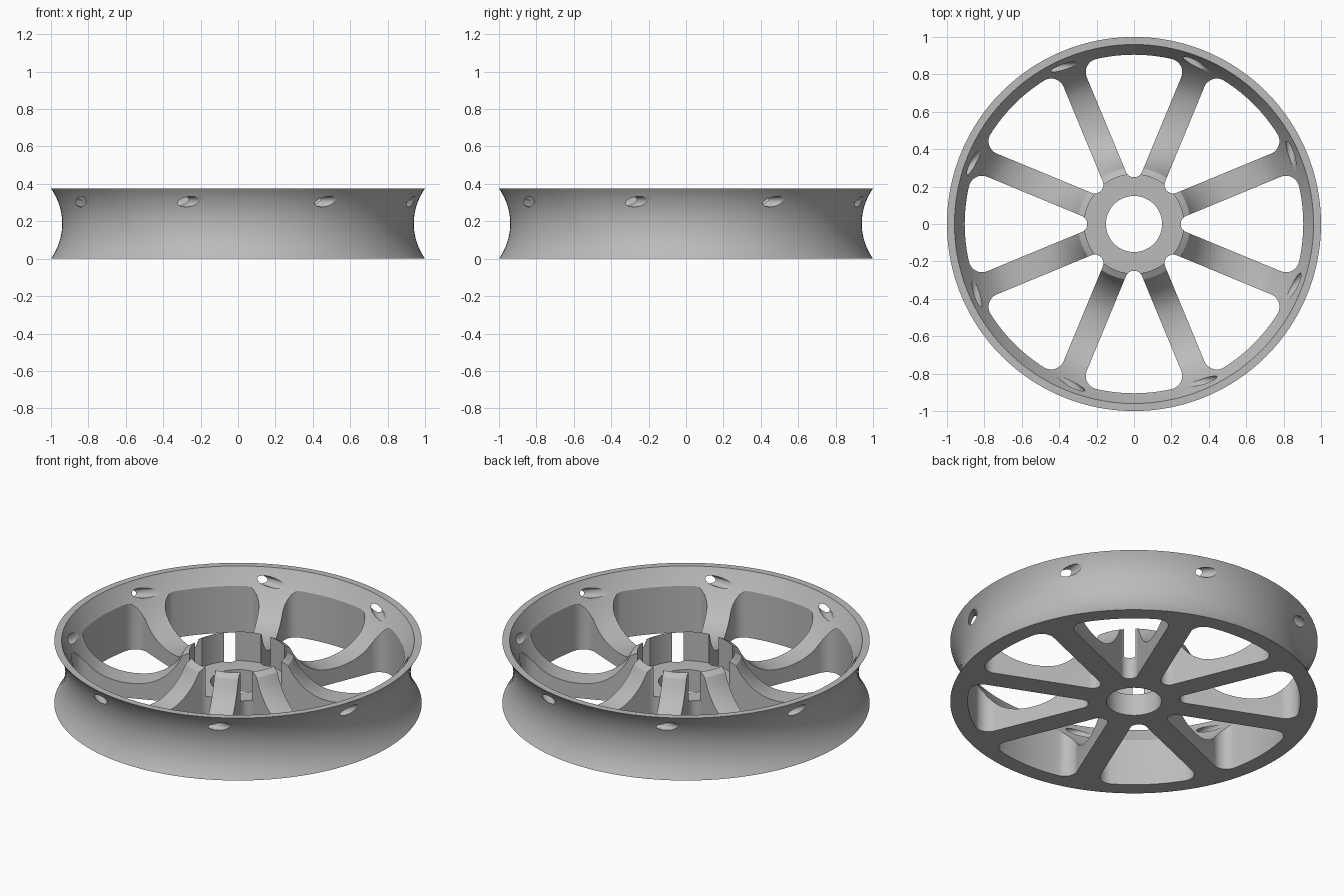
import bpy, bmesh
from math import sin, cos, asin, pi, radians, sqrt
from mathutils import Matrix, Vector

cube = bpy.data.objects.get("Cube")
if cube:
    bpy.data.objects.remove(cube)

COUNT = 8            # spokes, pockets and rim holes
SEGMENTS = 160
HEIGHT = 0.375
STEP = 2 * pi / COUNT

metal = bpy.data.materials.new("plain grey")
metal.use_nodes = True
GREY = (0.5, 0.5, 0.5, 1)
metal.diffuse_color = GREY
metal.node_tree.nodes["Principled BSDF"].inputs["Base Color"].default_value = GREY


def finish(bm, name):
    bmesh.ops.recalc_face_normals(bm, faces=bm.faces)
    mesh = bpy.data.meshes.new(name)
    bm.to_mesh(mesh)
    bm.free()
    mesh.materials.append(metal)
    obj = bpy.data.objects.new(name, mesh)
    bpy.context.collection.objects.link(obj)
    return obj


def arc(cx, cy, r, start, end, n):
    angles = [start + (end - start) * i / n for i in range(n + 1)]
    return [(cx + r * cos(a), cy + r * sin(a)) for a in angles]


def smooth_curve(points, n):
    """Catmull-Rom curve through the points."""
    pts = [Vector(p) for p in points]
    pts = [2 * pts[0] - pts[1]] + pts + [2 * pts[-1] - pts[-2]]
    out = []
    for a, b, c, d in zip(pts, pts[1:], pts[2:], pts[3:]):
        for i in range(n):
            t = i / n
            out.append(0.5 * (2 * b + (c - a) * t + (2 * a - 5 * b + 4 * c - d) * t**2
                              + (3 * b - a - 3 * c + d) * t**3))
    return [tuple(p) for p in out] + [tuple(points[-1])]


# Wheel body: closed profile spun round the axle
half, sag = HEIGHT / 2, 0.06
groove_r = (half**2 + sag**2) / (2 * sag)
groove_a = asin(half / groove_r)
groove = arc(1 - sag + groove_r, half, groove_r, pi + groove_a, pi - groove_a, 20)
bowl = smooth_curve([(0.955, 0.365), (0.9, 0.272), (0.84, 0.195), (0.77, 0.135),
                     (0.68, 0.1), (0.58, 0.09), (0.48, 0.105), (0.4, 0.15),
                     (0.34, 0.215), (0.3, 0.285)], 4)
hub = [(0.265, 0.305), (0.265, 0.13), (0.15, 0.13), (0.15, 0)]
profile = groove + [(0.96, HEIGHT)] + bowl + hub

bm = bmesh.new()
rings = []
for s in range(SEGMENTS):
    a = 2 * pi * s / SEGMENTS
    rings.append([bm.verts.new((r * cos(a), r * sin(a), z)) for r, z in profile])
for s in range(SEGMENTS):
    here, after = rings[s], rings[(s + 1) % SEGMENTS]
    for i in range(len(profile)):
        j = (i + 1) % len(profile)
        bm.faces.new((here[i], after[i], after[j], here[j]))
wheel = finish(bm, "spoked_wheel")

# Pocket cutter: rounded sectors that leave parallel-sided spokes
spoke, tip, corner, outer = 0.067, 0.0465, 0.072, 0.905
side = STEP / 2
mid = outer - corner
phi = side - asin((spoke + corner) / mid)
turn = side + pi / 2
outline = arc((spoke + tip) / sin(side), 0, tip, turn, 2 * pi - turn, 16)
outline += arc(mid * cos(phi), -mid * sin(phi), corner, -turn, -phi, 12)
outline += arc(0, 0, outer, -phi, phi, 16)[1:-1]
outline += arc(mid * cos(phi), mid * sin(phi), corner, phi, turn, 12)
bm = bmesh.new()
for k in range(COUNT):
    spin = Matrix.Rotation(k * STEP, 4, 'Z')
    face = bm.faces.new([bm.verts.new(spin @ Vector((x, y, -0.1))) for x, y in outline])
    lifted = bmesh.ops.extrude_face_region(bm, geom=[face])["geom"]
    bmesh.ops.translate(bm, vec=(0, 0, 0.7),
                        verts=[v for v in lifted if isinstance(v, bmesh.types.BMVert)])
pockets = finish(bm, "pocket_cutter")

# Rim hole cutter: slanted round holes through the upper rim
bm = bmesh.new()
for k in range(COUNT):
    place = (Matrix.Rotation(k * STEP, 4, 'Z') @ Matrix.Translation((0.84, 0.43, 0.305))
             @ Matrix.Rotation(pi / 2, 4, 'X'))
    bmesh.ops.create_cone(bm, cap_ends=True, segments=24, radius1=0.028,
                          radius2=0.028, depth=0.46, matrix=place)
holes = finish(bm, "rim_hole_cutter")

# Cut the wheel, then drop the cutters
bpy.ops.object.select_all(action='DESELECT')
wheel.select_set(True)
bpy.context.view_layer.objects.active = wheel
for cutter in (pockets, holes):
    cutter.hide_render = True
    cut = wheel.modifiers.new(cutter.name, 'BOOLEAN')
    cut.operation = 'DIFFERENCE'
    cut.solver = 'EXACT'
    cut.object = cutter
    bpy.ops.object.modifier_apply(modifier=cut.name)
    bpy.data.objects.remove(cutter)
bpy.ops.object.shade_smooth_by_angle(angle=radians(30))
